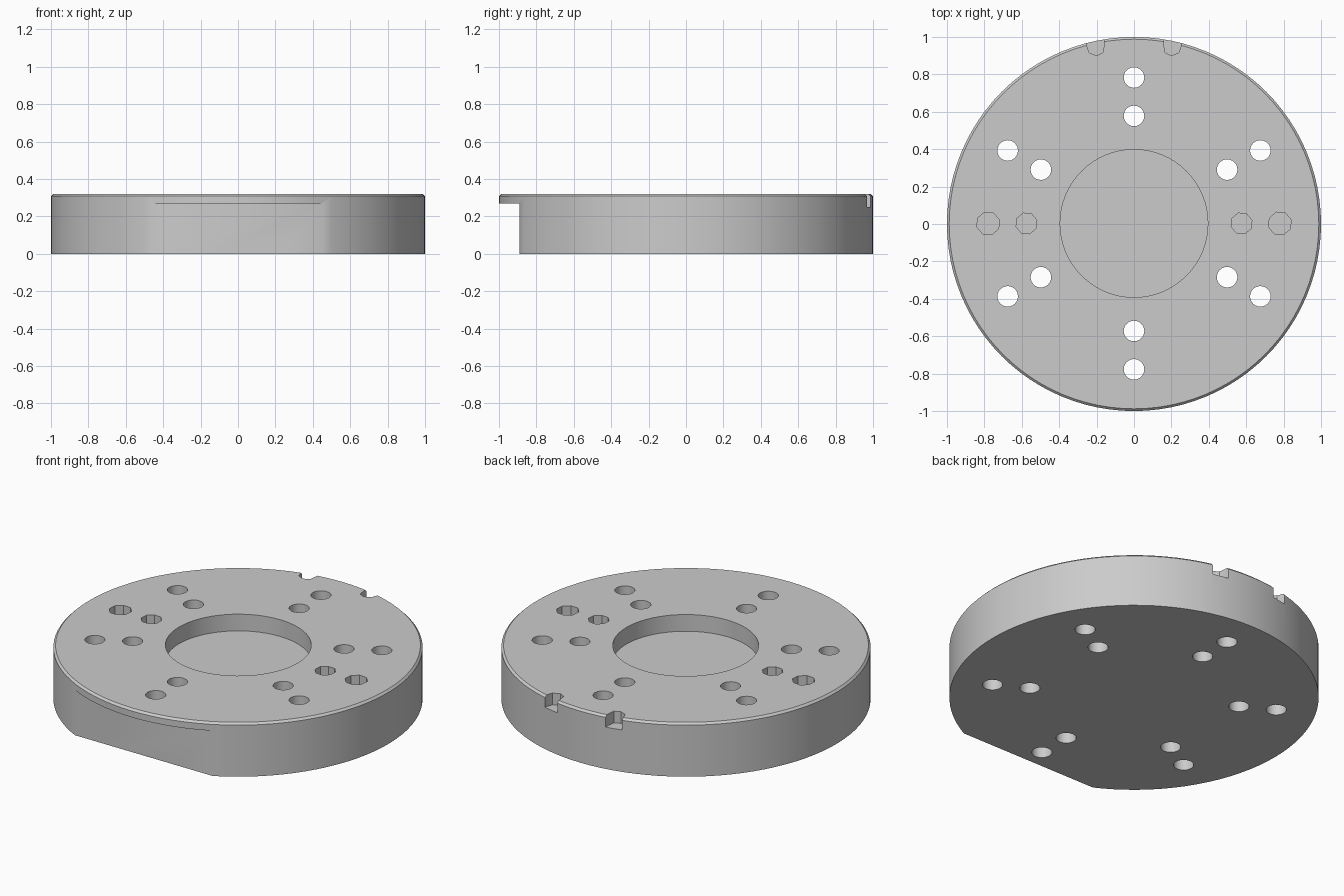
import bpy, bmesh, math
from mathutils import Matrix, Vector

cube = bpy.data.objects.get("Cube")
if cube:
    bpy.data.objects.remove(cube, do_unlink=True)

HEIGHT, CENTRE_Y = 0.32, 0.003

grey = bpy.data.materials.new("light grey")
grey.use_nodes = True
colour = (0.6, 0.6, 0.6, 1)
grey.diffuse_color = colour
grey.node_tree.nodes["Principled BSDF"].inputs["Base Color"].default_value = colour


def add_cylinder(bm, x, y, radius, bottom, top, sides, turn=0):
    place = Matrix.Translation((x, y, (bottom + top) / 2)) @ Matrix.Rotation(turn, 4, "Z")
    return bmesh.ops.create_cone(bm, cap_ends=True, segments=sides, radius1=radius,
                                 radius2=radius, depth=top - bottom, matrix=place)


def add_prism(bm, outline, bottom, top):
    base = bm.faces.new([bm.verts.new((x, y, bottom)) for x, y in outline])
    out = bmesh.ops.extrude_face_region(bm, geom=[base], use_keep_orig=True)
    moved = [v for v in out["geom"] if isinstance(v, bmesh.types.BMVert)]
    bmesh.ops.translate(bm, verts=moved, vec=Vector((0, 0, top - bottom)))


def make_object(name, bm):
    bmesh.ops.recalc_face_normals(bm, faces=bm.faces)
    mesh = bpy.data.meshes.new(name)
    bm.to_mesh(mesh)
    bm.free()
    mesh.materials.append(grey)
    obj = bpy.data.objects.new(name, mesh)
    bpy.context.collection.objects.link(obj)
    return obj


# Round plate with a narrow chamfer on its top rim
bm = bmesh.new()
add_cylinder(bm, 0, 0, 1, 0, HEIGHT, 96)
rim = [e for e in bm.edges if all(v.co.z > HEIGHT - 0.01 for v in e.verts)]
bmesh.ops.bevel(bm, geom=rim, offset=0.012, segments=1, affect="EDGES")
plate = make_object("mounting_plate", bm)

cut = bmesh.new()
# Central pocket
add_cylinder(cut, 0, CENTRE_Y, 0.395, 0.22, 0.5, 64)
# Through holes on two rings, leaving the sideways positions free
for ring in (0.78, 0.575):
    for degrees in (30, 90, 150, 210, 270, 330):
        a = math.radians(degrees)
        add_cylinder(cut, ring * math.cos(a), CENTRE_Y + ring * math.sin(a),
                     0.055, -0.1, 0.5, 24)
# Blind eight-sided holes on the sideways axis
for side in (-1, 1):
    add_cylinder(cut, side * 0.78, CENTRE_Y, 0.063, 0.1, 0.5, 8, math.pi / 10)
    add_cylinder(cut, side * 0.575, CENTRE_Y, 0.058, 0.1, 0.5, 8, math.pi / 10)
    # Rim notch at the back
    notch = [(0.2, 0.9), (0.24, 0.917), (0.253, 0.955), (0.27, 1.1),
             (0.16, 1.1), (0.16, 0.955), (0.166, 0.917)]
    add_prism(cut, [(side * x, y) for x, y in notch], 0.25, 0.5)
# Flat at the front, below an overhanging lip
add_prism(cut, [(-1, -1.2), (1, -1.2), (1, -0.89), (-1, -0.89)], -0.1, 0.27)
cutter = make_object("plate_cutter", cut)
cutter.hide_render = True

# Cut the plate, keep the result and drop the helper
boolean = plate.modifiers.new("cuts", "BOOLEAN")
boolean.object = cutter
boolean.operation = "DIFFERENCE"
boolean.solver = "EXACT"
bpy.ops.object.select_all(action="DESELECT")
plate.select_set(True)
bpy.context.view_layer.objects.active = plate
bpy.ops.object.modifier_apply(modifier=boolean.name)
bpy.data.objects.remove(cutter, do_unlink=True)
bpy.ops.object.shade_smooth_by_angle(angle=math.radians(30))
